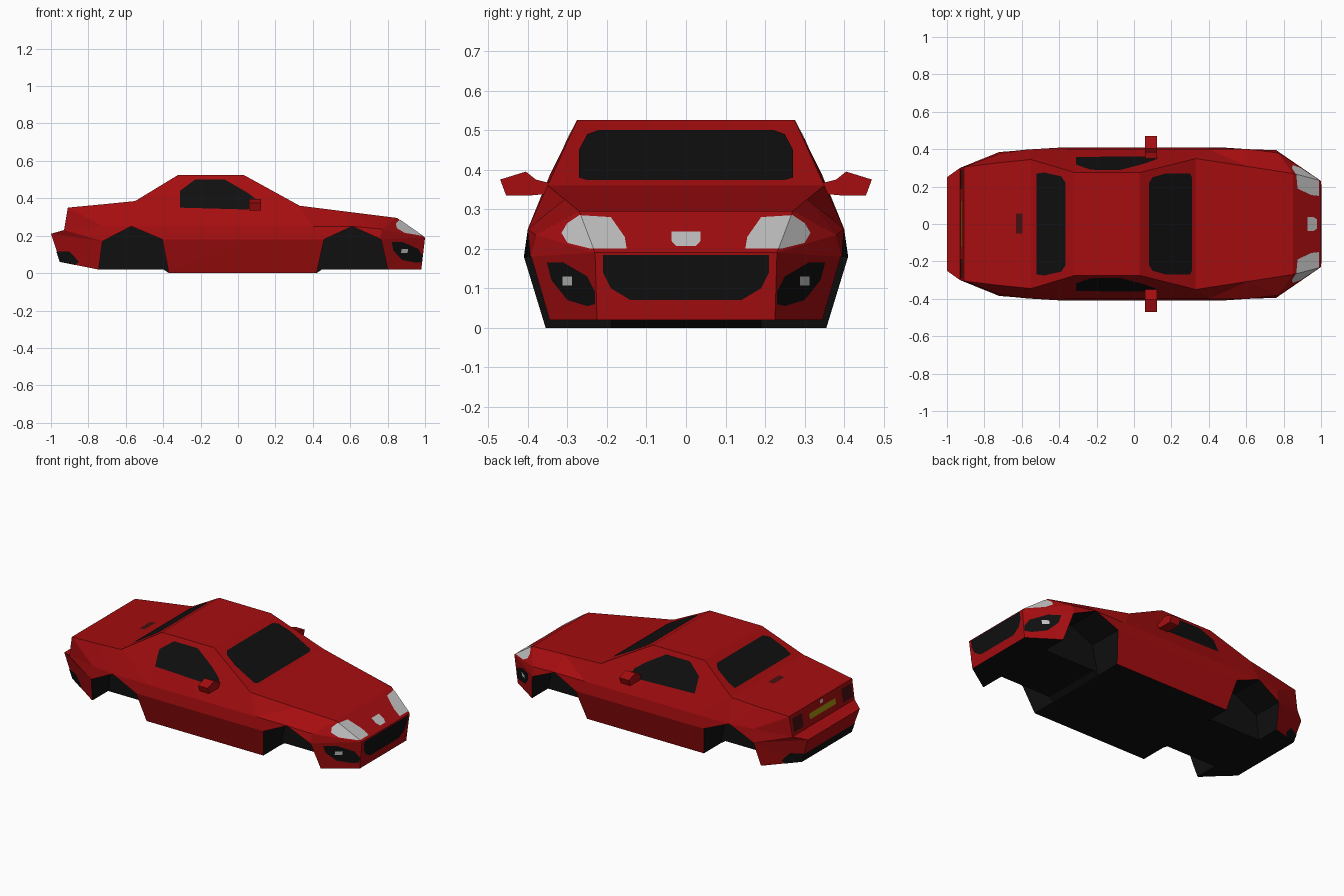
import bpy, bmesh
from mathutils import Vector

if "Cube" in bpy.data.objects:
    bpy.data.objects.remove(bpy.data.objects["Cube"])


def material(name, rgb):
    m = bpy.data.materials.new(name)
    m.diffuse_color = (*rgb, 1)
    m.use_nodes = True
    m.node_tree.nodes["Principled BSDF"].inputs["Base Color"].default_value = m.diffuse_color
    return m


RED = material("red_paint", (0.38, 0.004, 0.005))
BLACK = material("black_trim", (0.005, 0.005, 0.005))
GREY = material("light_grey", (0.55, 0.55, 0.55))
MAROON = material("dark_maroon", (0.06, 0.005, 0.005))
YELLOW = material("plate_yellow", (0.36, 0.28, 0.006))


def make_object(name, bm, *mats):
    me = bpy.data.meshes.new(name)
    bm.to_mesh(me)
    ob = bpy.data.objects.new(name, me)
    bpy.context.collection.objects.link(ob)
    for m in mats:
        me.materials.append(m)
    return ob


def prism(pts, offset):
    """Closed prism from a 3D outline pushed along offset."""
    bm = bmesh.new()
    a = [bm.verts.new(p) for p in pts]
    b = [bm.verts.new(Vector(p) + Vector(offset)) for p in pts]
    bm.faces.new(a)
    bm.faces.new(b[::-1])
    for i in range(len(a)):
        j = (i + 1) % len(a)
        bm.faces.new((a[j], a[i], b[i], b[j]))
    bmesh.ops.recalc_face_normals(bm, faces=bm.faces)
    return bm


# Body stations, tail to nose: sill, waist, flank and shoulder points of one side
NOSE = (1.0, .23, .19)
STATIONS = [
    [(-.95, .24, .06), (-1.0, .25, .21), (-.93, .30, .23), (-.91, .305, .35)],
    [(-.75, .34, .02), (-.72, .385, .17), (-.72, .375, .25), (-.72, .328, .368)],
    [(-.40, .35, .02), (-.57, .405, .18), (-.57, .398, .25), (-.55, .345, .385)],
    [(-.37, .355, 0), (-.40, .408, .18), (-.32, .40, .25), (-.32, .276, .525)],
    [(.03, .355, 0), (.03, .41, .18), (.03, .40, .25), (.03, .275, .525)],
    [(.42, .355, 0), (.46, .41, .18), (.40, .40, .25), (.33, .35, .36)],
    [(.45, .35, .02), (.61, .41, .18), (.61, .40, .25), (.61, .307, .325)],
    [(.80, .345, .02), (.76, .395, .18), (.77, .38, .235), (.85, .27, .295)],
    [(.98, .225, .02), NOSE, NOSE, NOSE],
]
skin = bmesh.new()
rings = []
for st in STATIONS:
    left = [skin.verts.new(p) for p in st]
    right = [skin.verts.new((x, -y, z)) for x, y, z in st]
    rings.append(left + right[::-1])
for r, s in zip(rings, rings[1:]):
    for i in range(8):
        j = (i + 1) % 8
        skin.faces.new((r[i], r[j], s[j], s[i]))
for r in (rings[0], rings[-1]):           # tail and nose panels
    for i in range(3):
        skin.faces.new((r[i], r[i + 1], r[6 - i], r[7 - i]))
bmesh.ops.remove_doubles(skin, verts=skin.verts, dist=1e-4)
bmesh.ops.dissolve_degenerate(skin, edges=skin.edges, dist=1e-5)
bmesh.ops.triangulate(skin, faces=skin.faces)
bmesh.ops.recalc_face_normals(skin, faces=skin.faces)
body = make_object("body", skin, RED, BLACK)

# Wheel arches cut as pockets on both sides
ARCHES = {
    "rear": [(-.752, -.05), (-.745, .02), (-.725, .17), (-.57, .25), (-.405, .18), (-.37, 0), (-.36, -.05)],
    "front": [(.41, -.05), (.42, 0), (.46, .18), (.61, .25), (.765, .18), (.80, .02), (.81, -.05)],
}
bpy.context.view_layer.objects.active = body
for name, outline in ARCHES.items():
    for side in (1, -1):
        cutter = make_object(name + "_arch_cutter",
                             prism([(x, .19 * side, z) for x, z in outline], (0, .4 * side, 0)))
        cutter.hide_render = True
        mod = body.modifiers.new("arch", 'BOOLEAN')
        mod.operation, mod.solver, mod.object = 'DIFFERENCE', 'EXACT', cutter
        bpy.ops.object.modifier_apply(modifier=mod.name)
        bpy.data.objects.remove(cutter)

# Underside and arch pockets are black
for f in body.data.polygons:
    n, c = f.normal, f.center
    pocket = (c.z < .3 and abs(c.x) < .85 and n.z < .1
              and (abs(n.y) < .05 or abs(c.y) < .2))
    f.material_index = int(n.z < -.8 or pocket)


def panel(name, view, pts, mat, lift=.003):
    """Thin panel: the body skin clipped to a convex outline seen along view."""
    view = Vector(view)
    if abs(view.x):
        pts = [Vector((0, a, b)) for a, b in pts]
    elif abs(view.y):
        pts = [Vector((a, 0, b)) for a, b in pts]
    else:
        pts = [Vector((a, b, 0)) for a, b in pts]
    mid = sum(pts, Vector()) / len(pts)
    bm = skin.copy()
    bm.normal_update()
    bmesh.ops.delete(bm, geom=[f for f in bm.faces if f.normal.dot(view) < .15], context='FACES')
    for a, b in zip(pts, pts[1:] + pts[:1]):
        n = (b - a).cross(view).normalized()
        if n.dot(mid - a) > 0:
            n = -n
        bmesh.ops.bisect_plane(bm, geom=bm.verts[:] + bm.edges[:] + bm.faces[:],
                               plane_co=a, plane_no=n, clear_outer=True)
    bmesh.ops.translate(bm, verts=bm.verts, vec=view * lift)
    make_object(name, bm, mat)


def rect(a0, a1, b0, b1):
    return [(a0, b0), (a1, b0), (a1, b1), (a0, b1)]


def symmetric(half):
    """Close an outline given on the positive y side (y first)."""
    return half + [(-y, z) for y, z in reversed(half)]


FRONT, BACK, UP = (1, 0, 0), (-1, 0, 0), (0, 0, 1)

# Glass
window = [(-.31, .35), (-.31, .44), (-.23, .50), (-.07, .50),
          (.05, .43), (.11, .385), (.12, .36), (.05, .34)]
panel("windscreen", UP, [(x, y) for y, x in symmetric(
    [(.22, .08), (.25, .10), (.27, .17), (.27, .30), (.25, .31)])], BLACK)
panel("rear_window", UP, [(x, y) for y, x in symmetric(
    [(.27, -.52), (.275, -.48), (.255, -.39), (.22, -.365)])], BLACK)

# Nose and tail details
panel("grille", FRONT, symmetric([(.21, .184), (.21, .14), (.19, .10), (.14, .07)]), BLACK)
panel("nose_plate", FRONT, symmetric([(.025, .207), (.037, .22), (.037, .243)]), GREY)
panel("number_plate", BACK, rect(-.125, .125, .268, .302), YELLOW)
panel("boot_lock", BACK, rect(-.014, .014, .32, .34), GREY)
panel("boot_handle", UP, rect(-.63, -.595, -.05, .055), MAROON)
panel("rear_valance", BACK, symmetric([(.27, .03), (.295, .06), (.28, .115)]), BLACK)

# Paired parts
headlight = [(.15, .20), (.155, .23), (.19, .28), (.27, .285),
             (.30, .265), (.315, .24), (.30, .215), (.24, .20)]
fog_recess = [(.352, .165), (.31, .165), (.25, .13), (.23, .09),
              (.23, .06), (.25, .055), (.30, .07), (.34, .12)]
mirror = [(.335, .34), (.39, .335), (.455, .335), (.47, .375),
          (.405, .395), (.38, .375), (.34, .365)]
for tag, s in (("left", 1), ("right", -1)):
    def flip(pts):
        return [(y * s, z) for y, z in pts]
    panel(tag + "_side_window", (0, s, 0), window, BLACK)
    panel(tag + "_headlight", FRONT, flip(headlight), GREY)
    panel(tag + "_fog_recess", FRONT, flip(fog_recess), BLACK)
    panel(tag + "_fog_lamp", FRONT, flip(rect(.288, .312, .107, .13)), GREY, .006)
    panel(tag + "_tail_light", BACK, flip(rect(.19, .285, .25, .33)), MAROON)
    make_object(tag + "_mirror", prism([(.058, y, z) for y, z in flip(mirror)], (.065, 0, 0)), RED)
skin.free()
